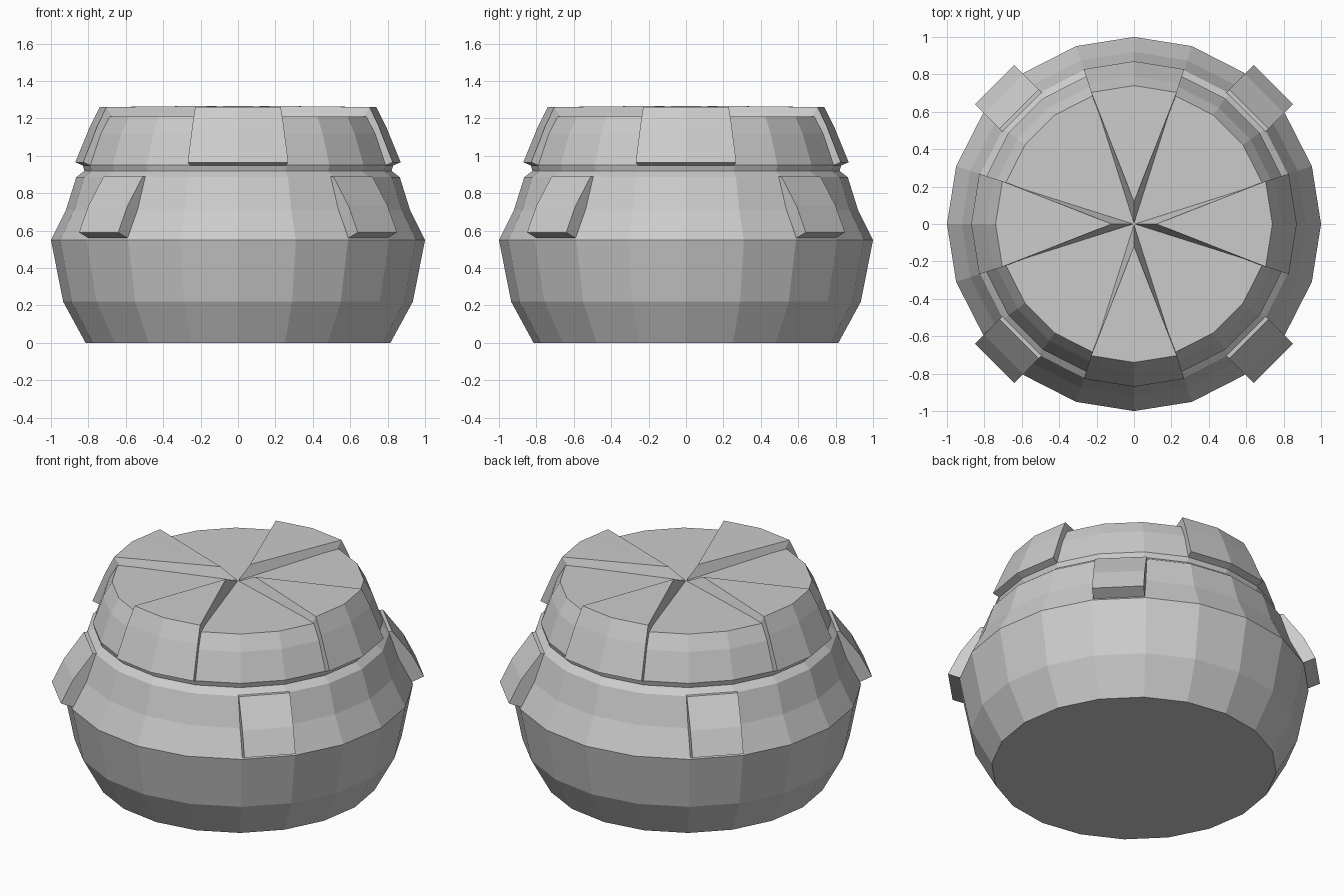
import bpy, bmesh
from math import sin, cos, pi
from mathutils import Matrix

cube = bpy.data.objects.get("Cube")
if cube:
    bpy.data.objects.remove(cube)

SIDES = 20
STEP = 2 * pi / SIDES

grey = bpy.data.materials.new("light_grey")
grey.use_nodes = True
grey.diffuse_color = (0.6, 0.6, 0.6, 1)
grey.node_tree.nodes["Principled BSDF"].inputs["Base Color"].default_value = (0.6, 0.6, 0.6, 1)


def finish(name, bm, turn=0):
    """Turn a bmesh about z and link it as a flat-shaded object."""
    bmesh.ops.transform(bm, matrix=Matrix.Rotation(turn, 4, 'Z'), verts=bm.verts)
    bmesh.ops.recalc_face_normals(bm, faces=bm.faces)
    mesh = bpy.data.meshes.new(name)
    bm.to_mesh(mesh)
    bm.free()
    mesh.materials.append(grey)
    obj = bpy.data.objects.new(name, mesh)
    bpy.context.collection.objects.link(obj)


def column(bm, profile, angle):
    """One vertical run of profile points at the given angle."""
    return [bm.verts.new((r * cos(angle), r * sin(angle), z)) for r, z in profile]


def strip(bm, a, b):
    """Join two columns of equal length with quads."""
    for i in range(len(a) - 1):
        bm.faces.new((a[i], b[i], b[i + 1], a[i + 1]))


def lathe(name, profile):
    bm = bmesh.new()
    cols = [column(bm, profile, i * STEP) for i in range(SIDES)]
    for i in range(SIDES):
        strip(bm, cols[i], cols[(i + 1) % SIDES])
    bm.faces.new([c[0] for c in cols])
    bm.faces.new([c[-1] for c in cols])
    finish(name, bm)


def cap_wedge(name, turn):
    """Raised quarter plate: fan top, sloped skirt and walls down to the cap."""
    outer = [(0.74, 1.26), (0.79, 1.16), (0.87, 0.965)]
    inner = [(0.70, 1.20), (0.755, 1.10), (0.81, 0.94)]
    bm = bmesh.new()
    tip = bm.verts.new((0.12, 0, 1.267))
    centre = bm.verts.new((0, 0, 1.208))
    out = [column(bm, outer, i * STEP) for i in (-1, 0, 1)]
    ins = [column(bm, inner, i * STEP) for i in (-1, 0, 1)]
    for k in (0, 1):
        strip(bm, out[k], out[k + 1])
        strip(bm, ins[k], ins[k + 1])
        bm.faces.new((tip, out[k][0], out[k + 1][0]))
        bm.faces.new((centre, ins[k][0], ins[k + 1][0]))
        bm.faces.new((out[k][-1], out[k + 1][-1], ins[k + 1][-1], ins[k][-1]))
    for k in (0, 2):
        strip(bm, out[k], ins[k])
        bm.faces.new((tip, out[k][0], ins[k][0], centre))
    finish(name, bm, turn)


def lug(name, turn, half=0.148):
    """Grip block: a side profile extruded across its width."""
    profile = [(0.80, 0.56), (0.97, 0.555), (1.054, 0.59),
               (0.985, 0.73), (0.868, 0.89), (0.78, 0.89)]
    bm = bmesh.new()
    a, b = ([bm.verts.new((r, y, z)) for r, z in profile] for y in (-half, half))
    strip(bm, a + a[:1], b + b[:1])
    bm.faces.new(a)
    bm.faces.new(b)
    finish(name, bm, turn)


# Faceted jar with shoulder and neck
lathe("jar_body", [(0.815, 0), (0.935, 0.22), (1, 0.55), (0.92, 0.71),
                   (0.865, 0.885), (0.82, 0.92), (0.80, 0.96)])
# Recessed cap
lathe("cap", [(0.82, 0.915), (0.83, 0.95), (0.77, 1.12), (0.72, 1.21)])

# Four raised plates on the cap, four lugs between them on the shoulder
for i, side in enumerate(("left", "back", "right", "front")):
    cap_wedge("cap_plate_" + side, i * pi / 2)
for i, side in enumerate(("back_left", "back_right", "front_right", "front_left")):
    lug("lug_" + side, pi / 4 + i * pi / 2)
